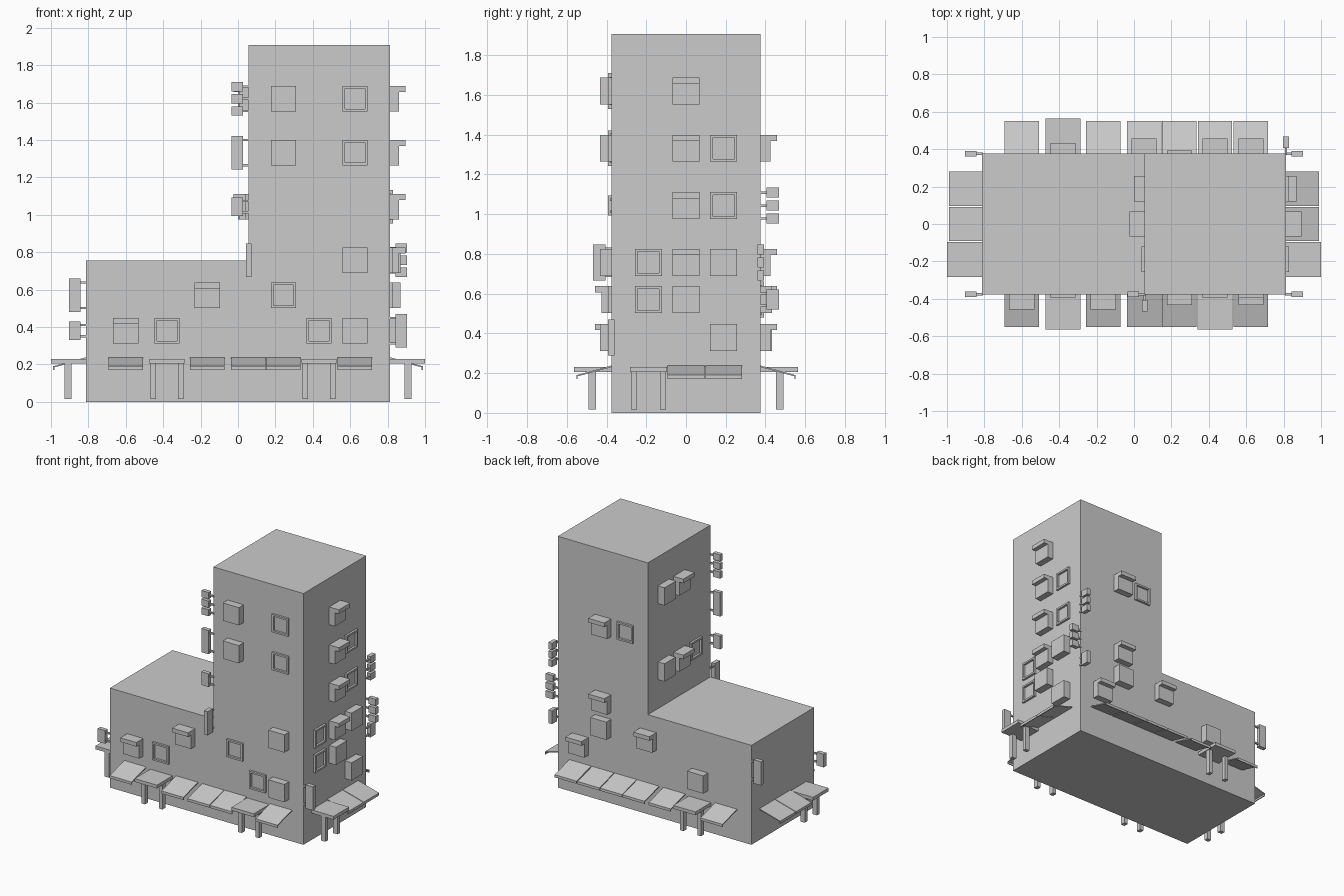
import bpy, bmesh

if "Cube" in bpy.data.objects:
    bpy.data.objects.remove(bpy.data.objects["Cube"])

HX, HY, STEP = 0.813, 0.376, 0.057       # half plan sizes, x of tower's left wall
LOW, TOP = 0.755, 1.907                  # roof heights

# wall placement: u runs along the wall (world x or y), d outwards, z up
WALLS = {
    "front": lambda u, d, z: (u, -HY - d, z),
    "back":  lambda u, d, z: (u, HY + d, z),
    "right": lambda u, d, z: (HX + d, u, z),
    "left":  lambda u, d, z: (-HX - d, u, z),
    "step":  lambda u, d, z: (STEP - d, u, z),
}


def finish(name, bm):
    bmesh.ops.recalc_face_normals(bm, faces=bm.faces)
    me = bpy.data.meshes.new(name)
    bm.to_mesh(me)
    bm.free()
    bpy.context.collection.objects.link(bpy.data.objects.new(name, me))


def extrude(bm, place, profile, u0, u1):
    """Extrude a (d, z) profile along the wall from u0 to u1."""
    a = [bm.verts.new(place(u0, d, z)) for d, z in profile]
    b = [bm.verts.new(place(u1, d, z)) for d, z in profile]
    bm.faces.new(a)
    bm.faces.new(b)
    n = len(a)
    for i in range(n):
        j = (i + 1) % n
        bm.faces.new((a[i], a[j], b[j], b[i]))


def box(bm, place, u, w, d0, d1, z0, z1):
    extrude(bm, place, [(d0, z0), (d1, z0), (d1, z1), (d0, z1)], u - w / 2, u + w / 2)


W = 0.0675   # half window size


def frame_window(wall, u, z):
    bm, p = bmesh.new(), WALLS[wall]
    rings = []
    for su, sz in ((-1, -1), (1, -1), (1, 1), (-1, 1)):
        rings.append([bm.verts.new(p(u + su * r, d, z + sz * r))
                      for r, d in ((W, 0), (W, 0.016), (0.054, 0.016), (0.054, 0))])
    for i in range(4):
        a, b = rings[i], rings[(i + 1) % 4]
        for k in range(4):
            m = (k + 1) % 4
            bm.faces.new((a[k], a[m], b[m], b[k]))
    finish("window_frame", bm)


def box_window(wall, u, z):
    bm = bmesh.new()
    box(bm, WALLS[wall], u, 2 * W, 0, 0.057, z - W, z + W)
    finish("bay_window", bm)


def hood_window(wall, u, z):
    bm = bmesh.new()
    t = z + W
    extrude(bm, WALLS[wall], [(0, z - W), (0.048, z - W), (0.048, t - 0.031),
                              (0.082, t - 0.031), (0.082, t), (0, t)], u - W, u + W)
    finish("hooded_window", bm)


def sign(kind, wall, u, z):
    """Hanging sign boards: (centre offset, height, arm offsets)."""
    boards = {"tall": [(0, 0.18, (-0.068, 0.068))],
              "small": [(0, 0.10, (-0.03, 0.03))],
              "triple": [(o, 0.05, (0,)) for o in (-0.065, 0, 0.065)]}[kind]
    bm, p = bmesh.new(), WALLS[wall]
    for o, h, arms in boards:
        box(bm, p, u, 0.031, 0.03, 0.091, z + o - h / 2, z + o + h / 2)
        for a in arms:
            box(bm, p, u, 0.012, -0.005, 0.03, z + o + a - 0.006, z + o + a + 0.006)
    finish(kind + "_sign", bm)


def awning(wall, u):
    bm = bmesh.new()
    extrude(bm, WALLS[wall], [(0, 0.238), (0.175, 0.19), (0.175, 0.17), (0.169, 0.17),
                              (0.169, 0.184), (0, 0.23)], u - 0.092, u + 0.092)
    finish("awning", bm)


def porch(wall, u):
    bm, p = bmesh.new(), WALLS[wall]
    box(bm, p, u, 0.187, 0, 0.187, 0.205, 0.23)
    for s in (-1, 1):
        box(bm, p, u + s * 0.073, 0.03, 0.078, 0.114, 0.016, 0.206)
    finish("porch_canopy", bm)


# L-shaped building mass
bm = bmesh.new()
extrude(bm, lambda u, d, z: (d, u, z),
        [(-HX, 0), (HX, 0), (HX, TOP), (STEP, TOP), (STEP, LOW), (-HX, LOW)], -HY, HY)
finish("building", bm)

# window columns and floor heights
A, B, C, D, E, F, G = -0.6, -0.38, -0.165, 0.054, 0.243, 0.433, 0.625
S = 0.189
Z1, Z2, Z3, Z4, Z5, Z6 = 0.38, 0.57, 0.757, 1.043, 1.332, 1.62

FRAMES = {"front": [(G, Z6), (G, Z5), (E, Z2), (B, Z1), (F, Z1)],
          "right": [(S, Z5), (S, Z4), (-S, Z3), (-S, Z2)],
          "back": [(E, Z5)], "step": [(-S, Z4)]}
BAYS = {"front": [(E, Z6), (E, Z5), (G, Z3), (G, Z1)],
        "right": [(S, Z3), (0, Z2), (S, Z1)],
        "back": [(F, Z2), (B, Z1)], "step": [(S, Z6), (S, Z4)]}
HOODS = {"front": [(C, Z2), (A, Z1)],
         "right": [(0, Z6), (0, Z5), (0, Z4), (0, Z3)],
         "back": [(F, Z5), (F, Z3), (G, Z1), (D, Z2)], "step": [(0, Z6), (0, Z4)]}
for build, table in ((frame_window, FRAMES), (box_window, BAYS), (hood_window, HOODS)):
    for wall, spots in table.items():
        for u, z in spots:
            build(wall, u, z)

# corner signs
for args in (("triple", "step", -HY, Z6), ("tall", "step", -HY, Z5), ("small", "step", -HY, Z4),
             ("tall", "front", STEP, Z3), ("tall", "right", -HY, Z1), ("triple", "right", HY, Z3),
             ("triple", "back", HX, Z4), ("small", "back", HX, Z2),
             ("tall", "left", HY, Z2), ("small", "left", -HY, Z1)):
    sign(*args)

# street-level awnings and porches
for wall, cols, posts in (("front", (A, B, C, D, E, F, G), (B, F)),
                          ("back", (A, B, C, D, E, F, G), (B,)),
                          ("right", (-S, 0, S), (-S,)), ("left", (-S, 0, S), (-S,))):
    for u in cols:
        (porch if u in posts else awning)(wall, u)
